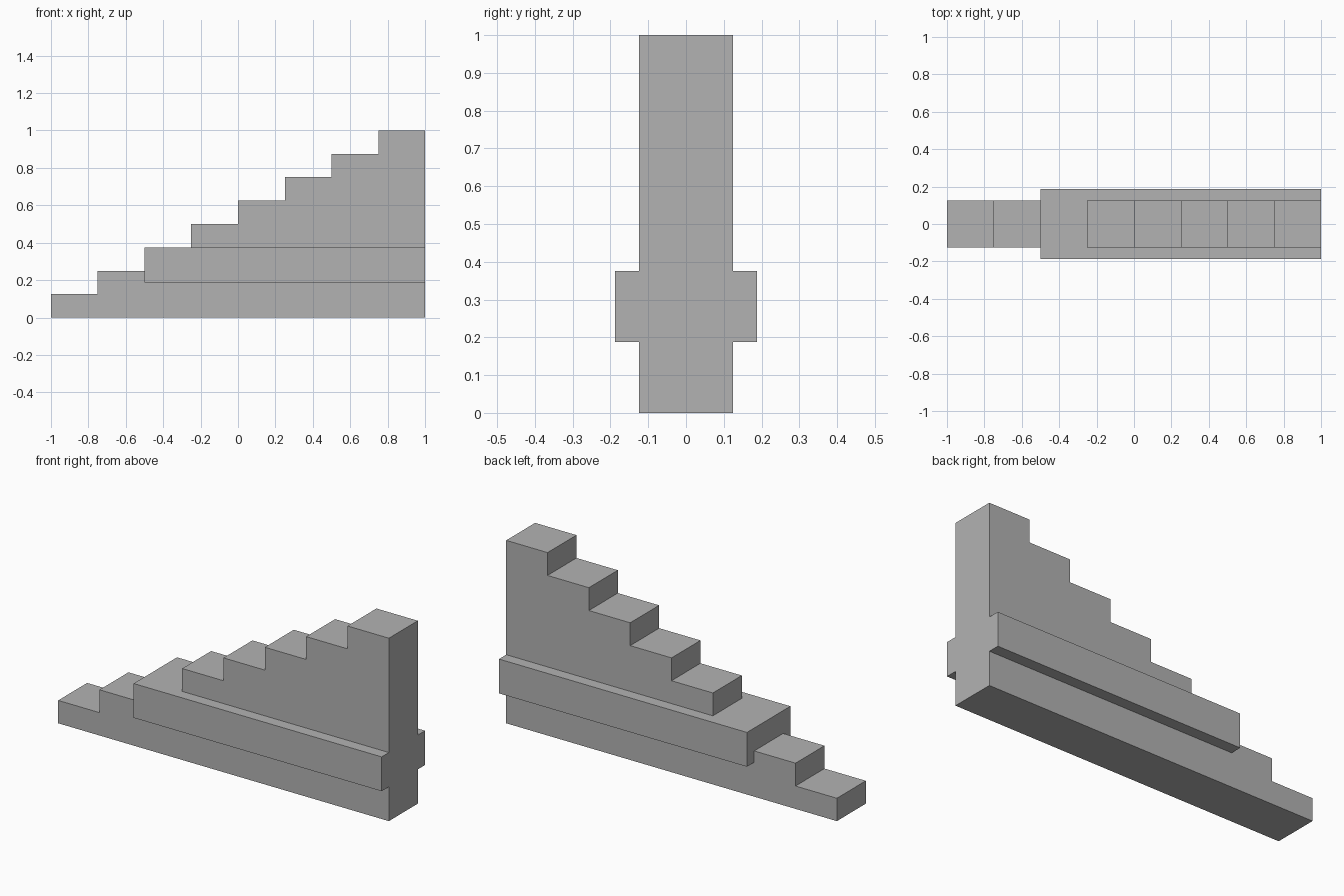
import bpy
import bmesh

cube = bpy.data.objects.get("Cube")
if cube:
    bpy.data.objects.remove(cube, do_unlink=True)

STEPS, TREAD, RISE = 8, 0.25, 0.125
HALF_WIDTH, BAND_HALF_WIDTH = 0.125, 0.1875

stone = bpy.data.materials.new("plain_grey")
stone.use_nodes = True
GREY = (0.45, 0.45, 0.45, 1.0)
stone.diffuse_color = GREY
stone.node_tree.nodes["Principled BSDF"].inputs["Base Color"].default_value = GREY


def extrude_profile(name, profile, half_width):
    """Extrude an outline in the x-z plane symmetrically along y."""
    bm = bmesh.new()
    face = bm.faces.new([bm.verts.new((x, -half_width, z)) for x, z in profile])
    result = bmesh.ops.extrude_face_region(bm, geom=[face])
    moved = [v for v in result["geom"] if isinstance(v, bmesh.types.BMVert)]
    bmesh.ops.translate(bm, verts=moved, vec=(0, 2 * half_width, 0))
    bmesh.ops.recalc_face_normals(bm, faces=bm.faces)
    mesh = bpy.data.meshes.new(name)
    bm.to_mesh(mesh)
    bm.free()
    mesh.materials.append(stone)
    obj = bpy.data.objects.new(name, mesh)
    bpy.context.collection.objects.link(obj)
    return obj


# Solid flight of steps rising towards +x
outline = [(1, 0), (-1, 0)]
for i in range(STEPS):
    x, z = -1 + i * TREAD, (i + 1) * RISE
    outline += [(x, z), (x + TREAD, z)]
stairs = extrude_profile("staircase", outline, HALF_WIDTH)

# Wider band running through the lower part, flush with the third tread
band = extrude_profile(
    "side_band", [(-0.5, 0.1875), (1, 0.1875), (1, 0.375), (-0.5, 0.375)],
    BAND_HALF_WIDTH)

# Merge the band into the stairs as one clean solid
union = stairs.modifiers.new("band_union", "BOOLEAN")
union.operation = "UNION"
union.solver = "EXACT"
union.object = band
bpy.context.view_layer.objects.active = stairs
bpy.ops.object.modifier_apply(modifier=union.name)
bpy.data.objects.remove(band, do_unlink=True)
